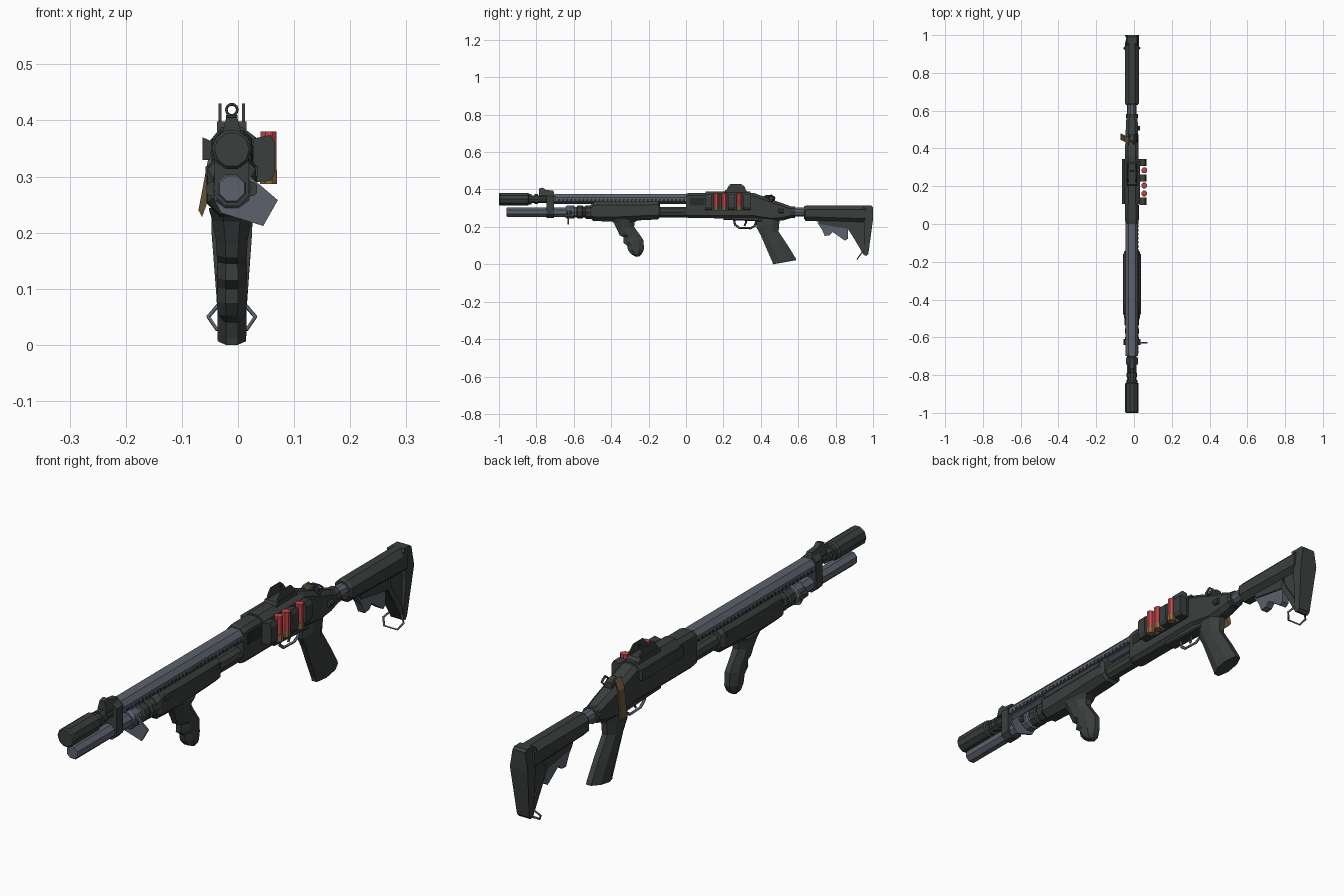
import bpy, bmesh, math
from mathutils import Vector

CX = -0.011  # centre plane of the body


def material(name, rgb):
    m = bpy.data.materials.new(name)
    m.diffuse_color = (*rgb, 1)
    return m


DARK = material("charcoal", (0.042, 0.05, 0.048))
STEEL = material("blue_grey_steel", (0.105, 0.12, 0.15))
RED = material("shell_red", (0.55, 0.06, 0.07))
BRASS = material("brass", (0.28, 0.14, 0.045))
STRAP = material("brown_strap", (0.13, 0.09, 0.04))
BLACK = material("slot_black", (0.02, 0.024, 0.024))


def loft(name, rings, mat):
    """Skin a list of equal-length point rings, capped at both ends."""
    bm = bmesh.new()
    vs = [[bm.verts.new(p) for p in r] for r in rings]
    n = len(rings[0])
    for a, b in zip(vs, vs[1:]):
        for i in range(n):
            j = (i + 1) % n
            bm.faces.new((a[i], a[j], b[j], b[i]))
    bm.faces.new(vs[0])
    bm.faces.new(vs[-1])
    bmesh.ops.recalc_face_normals(bm, faces=bm.faces)
    me = bpy.data.meshes.new(name)
    bm.to_mesh(me)
    bm.free()
    me.materials.append(mat)
    ob = bpy.data.objects.new(name, me)
    bpy.context.collection.objects.link(ob)
    return ob


def chamfered(name, secs, mat, cx=CX):
    """Sections along y: (y, z low, z high, half width, chamfer)."""
    rings = []
    for y, lo, hi, w, c in secs:
        q = [(-w, lo + c), (-w + c, lo), (w - c, lo), (w, lo + c),
             (w, hi - c), (w - c, hi), (-w + c, hi), (-w, hi - c)]
        rings.append([(cx + x, y, z) for x, z in q])
    return loft(name, rings, mat)


def lathe(name, secs, z, mat, n=10, cx=CX):
    """Turned part along y: (y, radius)."""
    rings = [[(cx + r * math.sin(2 * math.pi * (i + .5) / n), y,
               z + r * math.cos(2 * math.pi * (i + .5) / n)) for i in range(n)]
             for y, r in secs]
    return loft(name, rings, mat)


def side_plate(name, pts, w, mat, cx=CX):
    """Side profile (y, z) extruded in x; w is a half width or function of z."""
    f = w if callable(w) else (lambda z: w)
    return loft(name, [[(cx + s * f(z), y, z) for y, z in pts] for s in (-1, 1)], mat)


def front_plate(name, pts, y0, y1, mat):
    """Front profile (x, z) extruded in y."""
    return loft(name, [[(x, y, z) for x, z in pts] for y in (y0, y1)], mat)


def grip(name, secs, mat):
    """Oval sections spanning a front and a back point: (y1, z1, y2, z2, half width)."""
    rings = []
    for y1, z1, y2, z2, w in secs:
        r = []
        for i in range(8):
            a = 2 * math.pi * (i + .5) / 8
            t = .5 - .5 * math.cos(a) / math.cos(math.pi / 8)
            r.append((CX + w * math.sin(a) * 1.08, y1 + (y2 - y1) * t, z1 + (z2 - z1) * t))
        rings.append(r)
    return loft(name, rings, mat)


def wire(name, pts, rad, mat, closed=True):
    """Bent rod through points."""
    cu = bpy.data.curves.new(name, 'CURVE')
    cu.dimensions = '3D'
    cu.bevel_depth = rad
    cu.bevel_resolution = 0
    cu.use_fill_caps = True
    sp = cu.splines.new('POLY')
    sp.points.add(len(pts) - 1)
    for p, q in zip(sp.points, pts):
        p.co = (*q, 1)
    sp.use_cyclic_u = closed
    cu.materials.append(mat)
    ob = bpy.data.objects.new(name, cu)
    bpy.context.collection.objects.link(ob)
    return ob


# muzzle device and barrel
BZ, TZ = 0.348, 0.279
lathe("muzzle_can", [(-1, .031), (-.995, .036), (-.845, .036), (-.84, .03), (-.825, .03),
                     (-.825, .022), (-.81, .022), (-.81, .028), (-.79, .028), (-.79, .02),
                     (-.70, .02)], BZ, DARK)
lathe("barrel", [(-.72, .024), (.02, .024)], BZ - .002, STEEL)
arch = [(-.033, .336), (-.033, .358), (-.018, .376), (.018, .376), (.033, .358), (.033, .336)]
front_plate("barrel_shield", [(CX + x, z) for x, z in arch], -.70, .015, STEEL)
for s in (-1, 1):  # vent slots along the shield
    for i in range(32):
        y = -.685 + i * .0215
        side_plate(f"vent_slot_{s}_{i}", [(y, .338), (y + .012, .338), (y + .014, .348), (y + .002, .348)],
                   .001, BLACK, CX + s * .0328)

# magazine tube, collars and clamp
lathe("magazine_tube", [(-.96, .024), (-.955, .027), (-.64, .027), (-.14, .027)], TZ, STEEL, 8)
lathe("tube_collar", [(-.645, .031), (-.635, .037), (-.60, .037), (-.595, .03), (-.585, .03)], TZ, STEEL)
lathe("pump_nut", [(-.585, .028), (-.58, .037), (-.555, .037), (-.55, .031), (-.54, .031),
                   (-.535, .038), (-.51, .038), (-.50, .04)], TZ, DARK)
chamfered("barrel_clamp", [(-.745, .248, .384, .031, .018), (-.706, .248, .384, .031, .018)], DARK)
side_plate("front_sight", [(-.785, .365), (-.785, .405), (-.765, .41), (-.75, .398), (-.71, .394),
                           (-.70, .365)], lambda z: .02 if z < .38 else .01, DARK)
front_plate("sling_plate", [(.016, .305), (.071, .258), (.045, .212), (-.03, .235), (-.046, .265)],
            -.633, -.625, STEEL)
chamfered("clamp_screw", [(-.64, .265, .29, .045, .006), (-.61, .265, .29, .045, .006)], DARK)

# sliding forend with forward grip
chamfered("forend", [(-.51, .245, .315, .034, .016), (-.495, .232, .335, .043, .022),
                     (-.40, .228, .342, .045, .024), (-.19, .238, .342, .045, .024),
                     (-.15, .24, .342, .043, .022), (-.14, .25, .325, .036, .018)], DARK)
side_plate("forend_side_panel", [(-.48, .30), (-.16, .30), (-.16, .318), (-.48, .318)], .047, DARK)
grip("forward_grip", [(-.41, .245, -.25, .24, .041), (-.385, .22, -.275, .225, .035),
                      (-.366, .18, -.277, .20, .028), (-.355, .155, -.26, .175, .027),
                      (-.335, .145, -.245, .155, .025), (-.335, .115, -.228, .13, .027),
                      (-.315, .1, -.226, .105, .026), (-.31, .075, -.225, .08, .027),
                      (-.29, .052, -.235, .058, .024), (-.265, .04, -.25, .043, .014)], DARK)

# receiver
lathe("receiver_tube_shroud", [(-.15, .03), (.03, .03)], TZ, DARK)
chamfered("receiver", [(0, .25, .378, .034, .014), (.02, .247, .382, .036, .014),
                       (.36, .245, .382, .036, .016), (.40, .238, .368, .036, .016),
                       (.46, .23, .345, .034, .016), (.52, .235, .325, .032, .016),
                       (.565, .248, .308, .029, .015)], DARK)
side_plate("ejection_port", [(.02, .315), (.1, .315), (.1, .355), (.02, .355)], .003, BLACK, .0235)
chamfered("trigger_housing", [(.2, .238, .26, .026, .005), (.42, .228, .26, .026, .005)], DARK)
wire("trigger_guard", [(CX, .255, .245), (CX, .262, .212), (CX, .285, .195), (CX, .345, .193),
                       (CX, .368, .205), (CX, .378, .24)], .006, STEEL, False)
wire("trigger", [(CX, .315, .245), (CX, .322, .225), (CX, .312, .205)], .005, DARK, False)
chamfered("safety_slide", [(.42, .34, .362, .014, .004), (.44, .34, .372, .014, .004),
                           (.475, .32, .362, .014, .004)], DARK)
wire("safety_loop", [(CX + .026, .435, .355), (CX + .026, .455, .37), (CX + .026, .475, .355),
                     (CX + .026, .455, .335)], .005, DARK)
lathe("cross_pin", [(.495, .012), (.52, .012)], .285, DARK, 8, .022)

# saddle over the receiver, with shell carrier
saddle = [(-.063, .33), (-.063, .37), (-.05, .364), (-.03, .388), (.008, .388), (.024, .376),
          (.032, .37), (.032, .29), (.02, .29), (.02, .36), (-.045, .36), (-.05, .33)]
front_plate("saddle", saddle, .105, .345, DARK)
holder = [(.028, .368), (.058, .374), (.066, .36), (.066, .307), (.058, .292), (.028, .29)]
for i, y in enumerate((.12, .243, .325)):
    front_plate(f"shell_loop_{i}", holder, y - .019, y + .019, DARK)
for i, y in enumerate((.162, .204, .284)):
    for part, z0, z1, r, m in (("case", .312, .38, .0155, RED), ("base", .287, .312, .0165, BRASS)):
        loft(f"shell_{part}_{i}", [[(.0545 + r * math.sin((k + .5) * math.pi / 4),
                                     y + r * math.cos((k + .5) * math.pi / 4), z)
                                    for k in range(8)] for z in (z0, z1)], m)

# rear sight: base, ears and ring
side_plate("sight_base", [(.2, .38), (.21, .398), (.32, .398), (.335, .38)], .026, DARK)
for s in (-1, 1):
    side_plate(f"sight_ear_{s}", [(.215, .385), (.222, .41), (.238, .43), (.295, .43), (.315, .412),
                                  (.322, .385)], .0025, DARK, CX + s * .021)
wire("sight_ring", [(CX + .01 * math.cos(a * math.pi / 5), .28, .419 + .01 * math.sin(a * math.pi / 5))
                    for a in range(10)], .0025, DARK)

# strap hanging over the left side
ribbon = [(-.004, .362), (-.03, .37), (-.052, .338), (-.0705, .24), (-.064, .228),
          (-.056, .25), (-.044, .335), (-.028, .36), (-.006, .354)]
loft("strap", [[(x, y - (x + .04) * .5, z) for x, z in ribbon] for y in (.43, .465)], STRAP)

# pistol grip
grip("pistol_grip", [(.378, .25, .505, .25, .03), (.378, .195, .498, .215, .029),
                     (.40, .155, .495, .175, .026), (.43, .085, .545, .1, .026),
                     (.462, .012, .585, .034, .026), (.465, .0, .59, .022, .025)], DARK)

# stock
lathe("stock_neck", [(.55, .03), (.575, .03), (.58, .025), (.66, .025)], TZ, STEEL)
lathe("neck_ring", [(.56, .032), (.582, .032)], TZ, DARK)
chamfered("stock_body", [(.63, .245, .308, .03, .018), (.64, .232, .314, .037, .022),
                         (.96, .222, .314, .037, .022)], DARK)
side_plate("stock_web", [(.70, .25), (.715, .215), (.865, .19), (.955, .05), (.975, .06), (.98, .25)],
           .019, DARK)
side_plate("stock_web_border", [(.865, .195), (.95, .05), (.965, .045), (.97, .07), (.885, .2), (.88, .23)],
           .024, DARK)
side_plate("stock_lever", [(.70, .225), (.725, .19), (.742, .152), (.768, .155), (.785, .172),
                           (.85, .126), (.865, .136), (.865, .2)], .014, STEEL)
side_plate("butt_plate", [(.945, .305), (.955, .314), (.99, .314), (1, .306), (1, .24), (.975, .055),
                          (.965, .045), (.95, .055), (.955, .2)],
           lambda z: .026 if z > .305 else (.037 if z > .23 else .025 + max(0, z - .06) * .08), DARK)
wire("stock_sling_ring", [(CX + x, .945 - (.07 - z) * .7, z) for x, z in
                          ((-.025, .07), (-.042, .05), (-.027, .028), (.027, .028), (.042, .05),
                           (.025, .07))], .004, STEEL)
